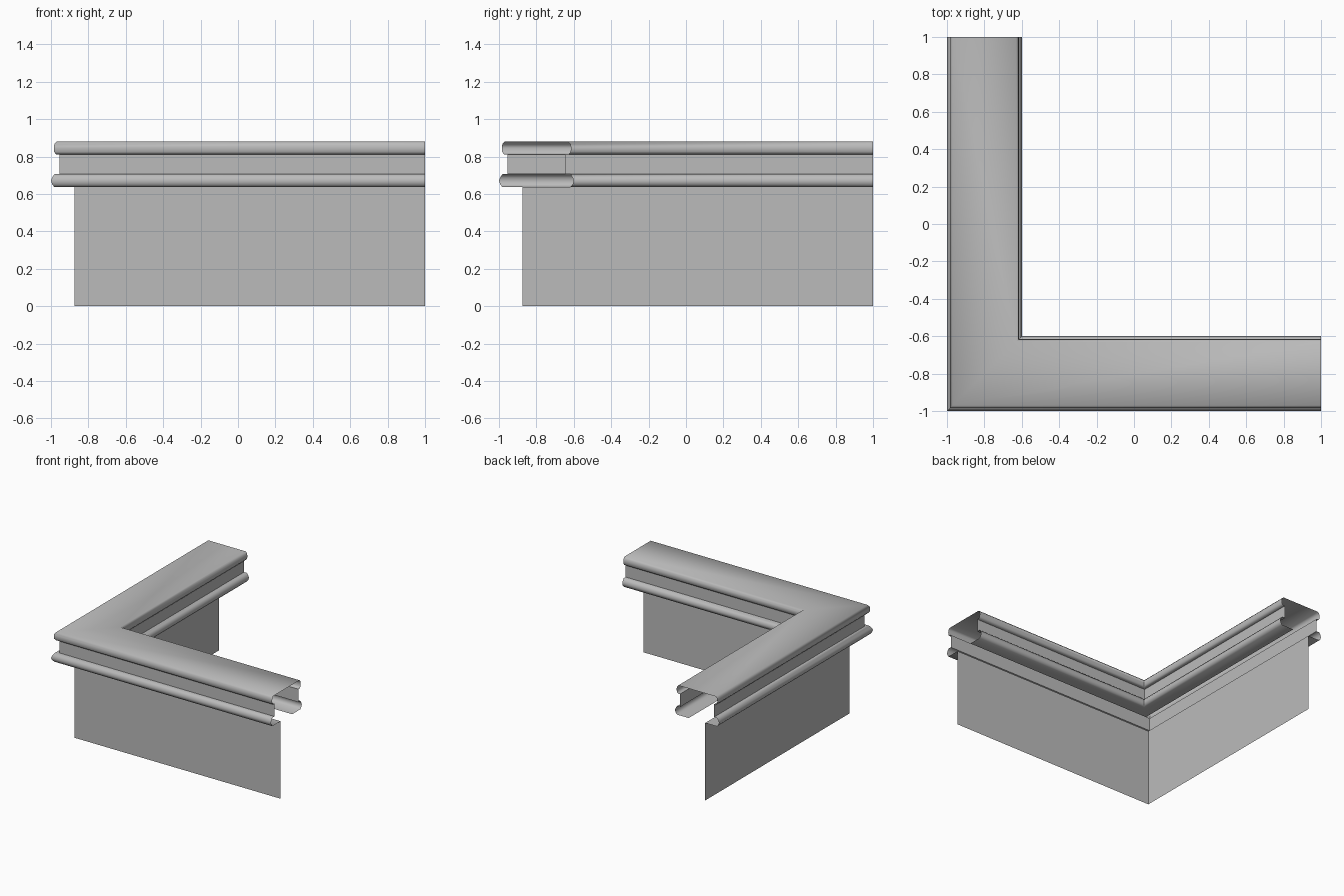
import bpy
import math

cube = bpy.data.objects.get("Cube")
if cube:
    bpy.data.objects.remove(cube, do_unlink=True)

grey = bpy.data.materials.new("light_grey")
grey.use_nodes = True
colour = (0.5, 0.5, 0.5, 1)
grey.diffuse_color = colour
bsdf = next(n for n in grey.node_tree.nodes if n.type == 'BSDF_PRINCIPLED')
bsdf.inputs["Base Color"].default_value = colour

WIDTH = 0.4  # full width of the coping


def sweep(name, profile):
    """Sweep (inset, height) points along the L-shaped run with a mitred corner."""
    verts, faces = [], []
    for d, z in profile:
        p = d - 1
        verts += [(p, 1, z), (p, p, z), (1, p, z)]
    for i in range(len(profile) - 1):
        for j in range(2):
            a, b = 3 * i + j, 3 * (i + 1) + j
            faces.append((a, a + 1, b + 1, b))
    mesh = bpy.data.meshes.new(name)
    mesh.from_pydata(verts, [], faces)
    mesh.materials.append(grey)
    obj = bpy.data.objects.new(name, mesh)
    bpy.context.collection.objects.link(obj)
    bpy.ops.object.select_all(action='DESELECT')
    obj.select_set(True)
    bpy.context.view_layer.objects.active = obj
    bpy.ops.object.shade_smooth_by_angle(angle=math.radians(65))


def mirrored(profile):
    """Reflect a profile to the inner side, keeping its faces outward."""
    return [(WIDTH - d, z) for d, z in reversed(profile)]


# Profiles of the outer half, from bottom to top
lower = [(0.125, 0.637), (0.018, 0.637), (0.006, 0.652), (0, 0.67),
         (0.006, 0.687), (0.018, 0.706), (0.045, 0.706)]
frieze = [(0.045, 0.706), (0.045, 0.812)]
rim = [(0.045, 0.812), (0.027, 0.812), (0.017, 0.825), (0.015, 0.845),
       (0.018, 0.866), (0.03, 0.88)]

# Tall panel under the outer side only
sweep("wall_panel", [(0.125, 0), (0.125, 0.637)])

# Moulding and frieze on both sides
sweep("outer_lower_moulding", lower)
sweep("inner_lower_moulding", mirrored(lower))
sweep("outer_frieze", frieze)
sweep("inner_frieze", mirrored(frieze))

# Flat cap with rounded rims
sweep("top_cap", rim + mirrored(rim))
